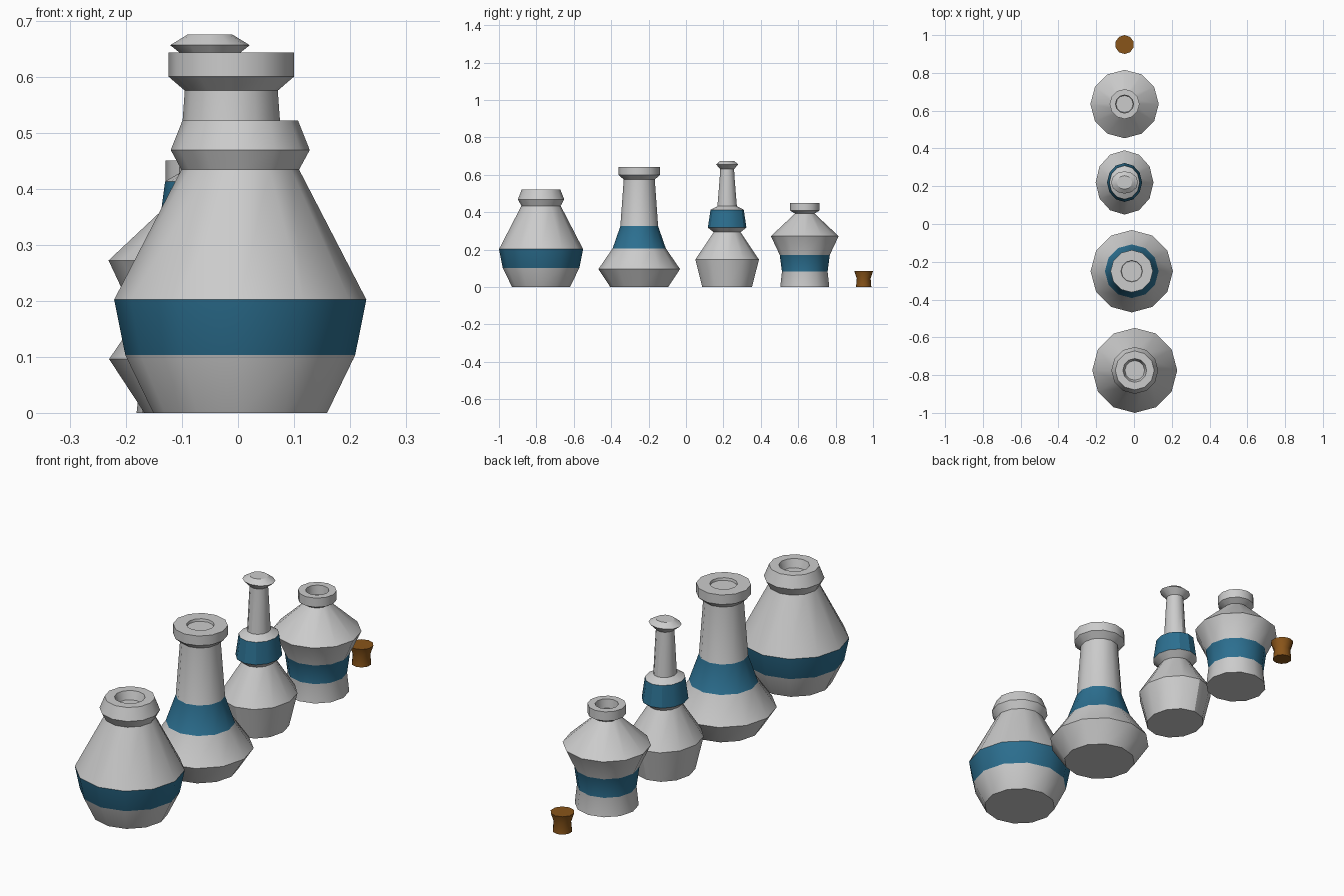
import bpy, bmesh, math

if "Cube" in bpy.data.objects:
    bpy.data.objects.remove(bpy.data.objects["Cube"])

SIDES = 12


def material(name, color):
    m = bpy.data.materials.new(name)
    m.diffuse_color = color
    m.use_nodes = True
    m.node_tree.nodes["Principled BSDF"].inputs["Base Color"].default_value = m.diffuse_color
    return m


GREY = material("glass_grey", (0.8, 0.8, 0.8, 1))
BLUE = material("band_blue", (0.025, 0.16, 0.28, 1))
BROWN = material("cork_brown", (0.25, 0.09, 0.01, 1))


def lathe(name, loc, profile, mats, band=None, sides=SIDES):
    """Spin rings (z, rx, ry) into a closed solid; 'band' is the ring span given the second material."""
    bm = bmesh.new()
    rings = []
    for row in profile:
        z, rx, ry = row if len(row) == 3 else (row[0], row[1], row[1])
        rings.append([bm.verts.new((rx * math.sin(2 * math.pi * i / sides),
                                    -ry * math.cos(2 * math.pi * i / sides), z))
                      for i in range(sides)])
    bm.faces.new(rings[0][::-1])
    for k, (a, b) in enumerate(zip(rings, rings[1:])):
        for i in range(sides):
            j = (i + 1) % sides
            f = bm.faces.new((a[i], a[j], b[j], b[i]))
            f.material_index = 1 if k == band else 0
    bm.faces.new(rings[-1])
    bmesh.ops.recalc_face_normals(bm, faces=bm.faces)
    mesh = bpy.data.meshes.new(name)
    bm.to_mesh(mesh)
    bm.free()
    for m in mats:
        mesh.materials.append(m)
    ob = bpy.data.objects.new(name, mesh)
    ob.location = (*loc, 0)
    bpy.context.collection.objects.link(ob)
    bpy.ops.object.select_all(action='DESELECT')
    ob.select_set(True)
    bpy.context.view_layer.objects.active = ob
    # smooth around the body, sharp between rings
    bpy.ops.object.shade_smooth_by_angle(angle=math.radians(31 if sides >= 12 else 37))
    return ob


# Wide bottle with a bevelled collar and open mouth
lathe("wide_bottle", (0.004, -0.775),
      [(0, .155), (.103, .205), (.202, .225), (.434, .105), (.469, .124),
       (.522, .103), (.522, .063), (.485, .052)], [GREY, BLUE], band=1)

# Tall flask with a flared base, flat rim and shallow mouth
lathe("tall_flask", (-0.012, -0.25),
      [(0, .155), (.096, .218), (.207, .142), (.325, .101), (.575, .083),
       (.60, .112), (.643, .112), (.643, .057), (.632, .055)], [GREY, BLUE], band=2)

# Slim stoppered bottle, slightly oval, the stopper widened across
oval = [(z, r * .9, r) for z, r in
        [(0, .133), (.147, .17), (.293, .072), (.318, .103), (.413, .089), (.432, .052)]]
lathe("stoppered_bottle", (-0.05, 0.22),
      oval + [(.580, .041, .040), (.630, .038, .037), (.656, .071, .059), (.675, .040, .036)],
      [GREY, BLUE], band=3)

# Squat jar with a wide shoulder and open neck
lathe("squat_jar", (-0.05, 0.635),
      [(0, .131), (.083, .122), (.172, .134), (.272, .181), (.393, .052),
       (.409, .079), (.450, .079), (.450, .048), (.410, .045)], [GREY, BLUE], band=1)

# Loose cork
lathe("cork", (-0.05, 0.95), [(0, .041), (.045, .037), (.085, .05)], [BROWN], sides=10)
